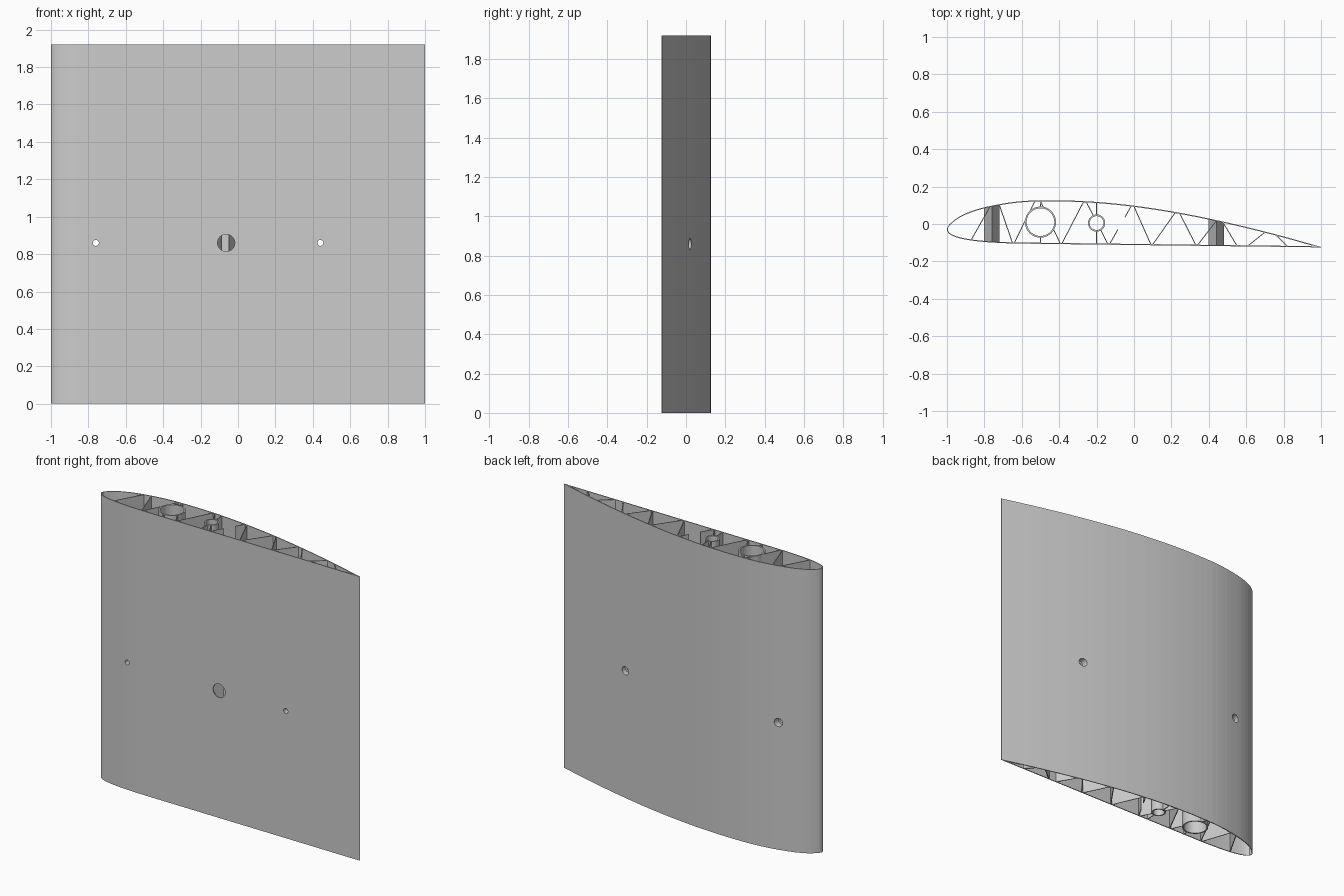
import bpy, bmesh, math

HEIGHT = 1.92
SKIN = 0.006
WEB = 0.005
STEPS = 40
HOLE_Z = 0.86

if "Cube" in bpy.data.objects:
    bpy.data.objects.remove(bpy.data.objects["Cube"], do_unlink=True)

grey = bpy.data.materials.new("plain grey")
grey.use_nodes = True
grey.diffuse_color = (0.6, 0.6, 0.6, 1)
grey.node_tree.nodes["Principled BSDF"].inputs["Base Color"].default_value = (0.6, 0.6, 0.6, 1)

# Upper surface of the section: chord fraction, height in chord fractions
UPPER = [(0, .035), (.0125, .0545), (.025, .065), (.05, .079), (.1, .096),
         (.2, .1136), (.3, .117), (.4, .114), (.5, .1052), (.6, .0915),
         (.7, .0735), (.8, .0522), (.9, .028), (1, .0012)]
KNOTS = [(math.sqrt(c), h) for c, h in UPPER]


def slope(i):
    a, b = KNOTS[max(i - 1, 0)], KNOTS[min(i + 1, len(KNOTS) - 1)]
    return (b[1] - a[1]) / (b[0] - a[0])


def place(x, h):
    return 2 * h - 0.1 - 0.0125 * (x + 1)


def top_y(x):
    s = math.sqrt(min(max((x + 1) / 2, 0), 1))
    i = max(k for k in range(len(KNOTS) - 1) if KNOTS[k][0] <= s)
    (s0, h0), (s1, h1) = KNOTS[i], KNOTS[i + 1]
    d = s1 - s0
    t = (s - s0) / d
    h = (h0 * (1 + 2 * t) * (1 - t) ** 2 + h1 * t * t * (3 - 2 * t)
         + d * slope(i) * t * (1 - t) ** 2 - d * slope(i + 1) * t * t * (1 - t))
    return place(x, h)


def bottom_y(x):
    s = math.sqrt(min(max((x + 1) / 2, 0), 1))
    return place(x, 0.035 * max(0, 1 - s / 0.45) ** 2)


def add_loft(bm, rings, cyclic=False):
    """Join rings of points with quads; cap the ends unless cyclic."""
    loops = [[bm.verts.new(p) for p in ring] for ring in rings]
    n = len(loops[0])
    for a in range(len(loops) if cyclic else len(loops) - 1):
        p, q = loops[a], loops[(a + 1) % len(loops)]
        for k in range(n):
            bm.faces.new((p[k], p[(k + 1) % n], q[(k + 1) % n], q[k]))
    if not cyclic:
        bm.faces.new(loops[0])
        bm.faces.new(loops[-1])


def make_object(name, bm):
    bmesh.ops.recalc_face_normals(bm, faces=bm.faces)
    mesh = bpy.data.meshes.new(name)
    bm.to_mesh(mesh)
    bm.free()
    mesh.materials.append(grey)
    obj = bpy.data.objects.new(name, mesh)
    bpy.context.collection.objects.link(obj)
    return obj


def lift(loop, z):
    return [(x, y, z) for x, y in loop]


def hollow_prism(name, outer, inner):
    bm = bmesh.new()
    add_loft(bm, [lift(outer, 0), lift(outer, HEIGHT),
                  lift(inner, HEIGHT), lift(inner, 0)], cyclic=True)
    return make_object(name, bm)


def section(start, end, inset):
    """Closed outline from trailing edge over the nose and back."""
    loop = []
    for k in range(-STEPS, STEPS + 1):
        x = start + (end - start) * (k / STEPS) ** 2
        mid = (top_y(x) + bottom_y(x)) / 2
        half = max((top_y(x) - bottom_y(x)) / 2 - inset, 0.0005)
        loop.append((x, mid if k == 0 else mid - math.copysign(half, k)))
    return loop


def circle(cx, cy, r, n=48):
    return [(cx + r * math.cos(2 * math.pi * k / n),
             cy + r * math.sin(2 * math.pi * k / n)) for k in range(n)]


# Outer skin
skin = hollow_prism("wing_skin", section(-1, 1, 0), section(-1 + SKIN, 0.95, SKIN))

# Spar tubes running the full span
TUBES = [("main_spar_tube", -0.5, 0.01, 0.083), ("rear_spar_tube", -0.2, 0.005, 0.046)]
for name, cx, cy, r in TUBES:
    hollow_prism(name, circle(cx, cy, r), circle(cx, cy, r - 0.009))

# Zigzag webs (bottom x, top x), broken at the tubes and the cable channel
WEBS = [(-.87, -.77), (-.65, -.72), (-.64, -.53), (-.395, -.5), (-.385, -.27),
        (-.14, -.255), (-.13, -.015), (.09, 0), (.1, .22), (.33, .245),
        (.34, .44), (.55, .475), (.61, .7), (.82, .76), (-.5, -.5), (-.2, -.2)]
GAPS = [(cx, cy, r - 0.004) for _, cx, cy, r in TUBES] + [(-0.07, 0.005, 0.038)]


def clear_runs(a, b, samples=240):
    """Parts of the line from a to b that lie outside every gap."""
    run = []
    for k in range(samples + 1):
        t = k / samples
        p = (a[0] + (b[0] - a[0]) * t, a[1] + (b[1] - a[1]) * t)
        if all(math.dist(p, g[:2]) > g[2] for g in GAPS):
            run.append(p)
        else:
            if len(run) > 1:
                yield run[0], run[-1]
            run = []
    if len(run) > 1:
        yield run[0], run[-1]


bm = bmesh.new()
for xb, xt in WEBS:
    foot, head = (xb, bottom_y(xb) + 0.004), (xt, top_y(xt) - 0.004)
    for p, q in clear_runs(foot, head):
        length = math.dist(p, q)
        nx, ny = [c * WEB / 2 / length for c in (p[1] - q[1], q[0] - p[0])]
        base = [(p[0] + nx, p[1] + ny), (q[0] + nx, q[1] + ny),
                (q[0] - nx, q[1] - ny), (p[0] - nx, p[1] - ny)]
        add_loft(bm, [lift(base, 0), lift(base, HEIGHT)])
webs = make_object("inner_webs", bm)

# Diamond screw bosses joining the two skins
SCREWS = {"front_screw_boss": -0.76, "rear_screw_boss": 0.44}
parts = [skin, webs]
for name, cx in SCREWS.items():
    corners = [(cx - .042, HOLE_Z), (cx, HOLE_Z - .1), (cx + .042, HOLE_Z), (cx, HOLE_Z + .1)]
    bm = bmesh.new()
    add_loft(bm, [[(x, bottom_y(x) + 0.003, z) for x, z in corners],
                  [(x, top_y(x) - 0.003, z) for x, z in corners]])
    parts.append(make_object(name, bm))


# Cutters: screw holes with wide heads, and the cable opening
def add_drill(bm, profile, x):
    add_loft(bm, [[(px, y, pz) for px, pz in circle(x, HOLE_Z, r, 32)] for y, r in profile])


bm = bmesh.new()
for cx in SCREWS.values():
    seat = top_y(cx) - 0.04
    add_drill(bm, [(-0.3, 0.016), (seat, 0.016), (seat + 0.001, 0.028), (0.3, 0.028)], cx)
add_drill(bm, [(-0.3, 0.046), (-0.08, 0.046)], -0.063)
cutter = make_object("hole_cutter", bm)
cutter.hide_render = True

for part in parts:
    cut = part.modifiers.new("holes", "BOOLEAN")
    cut.operation = "DIFFERENCE"
    cut.solver = "EXACT"
    cut.object = cutter

# Bake the holes and drop the cutter
bpy.context.view_layer.update()
graph = bpy.context.evaluated_depsgraph_get()
baked = [bpy.data.meshes.new_from_object(p.evaluated_get(graph)) for p in parts]
for part, mesh in zip(parts, baked):
    part.modifiers.clear()
    part.data = mesh
bpy.data.objects.remove(cutter, do_unlink=True)
